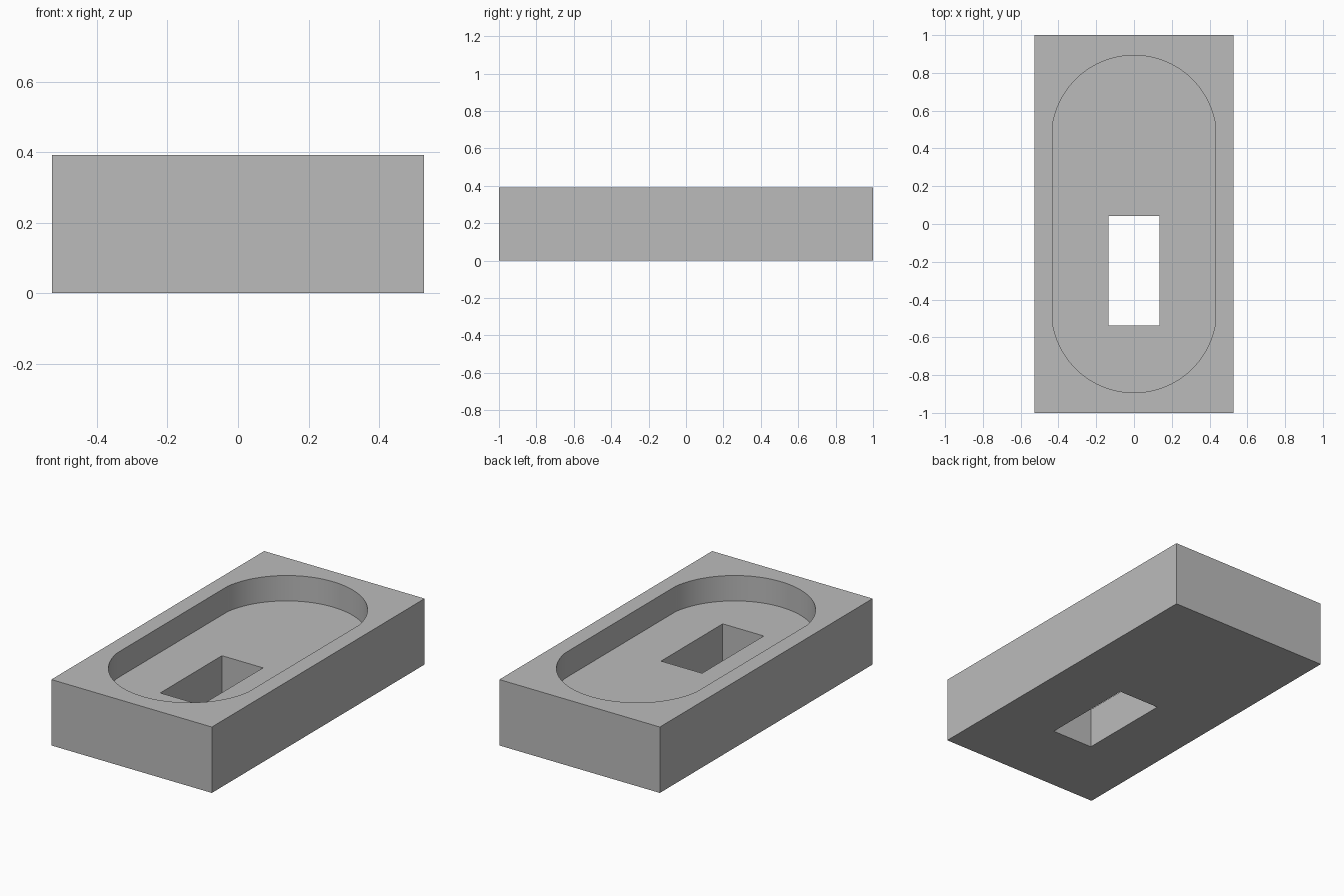
import bpy
import bmesh
import math

cube = bpy.data.objects.get("Cube")
if cube:
    bpy.data.objects.remove(cube, do_unlink=True)

HALF_W, HALF_L, HEIGHT = 0.528, 1.0, 0.392
FLOOR_Z = 0.241
POCKET_W, POCKET_L, ARC_START = 0.432, 0.893, 0.52
HOLE_W, HOLE_FRONT, HOLE_BACK = 0.135, -0.538, 0.042

grey = bpy.data.materials.new("plain grey")
grey.use_nodes = True
colour = (0.5, 0.5, 0.5, 1)
grey.diffuse_color = colour
grey.node_tree.nodes["Principled BSDF"].inputs["Base Color"].default_value = colour


def prism(name, outline, z0, z1):
    """Extrude a counter-clockwise outline from z0 up to z1."""
    bm = bmesh.new()
    base = bm.faces.new([bm.verts.new((x, y, z0)) for x, y in outline])
    ext = bmesh.ops.extrude_face_region(bm, geom=[base])
    for v in ext["geom"]:
        if isinstance(v, bmesh.types.BMVert):
            v.co.z = z1
    bmesh.ops.recalc_face_normals(bm, faces=bm.faces)
    mesh = bpy.data.meshes.new(name)
    bm.to_mesh(mesh)
    bm.free()
    mesh.materials.append(grey)
    obj = bpy.data.objects.new(name, mesh)
    bpy.context.collection.objects.link(obj)
    return obj


def rectangle(x, y0, y1):
    return [(-x, y0), (x, y0), (x, y1), (-x, y1)]


def rounded_slot(steps=48):
    """Straight sides closed by a shallow circular arc at each end."""
    rise = POCKET_L - ARC_START
    radius = (POCKET_W ** 2 + rise ** 2) / (2 * rise)
    centre = POCKET_L - radius
    start = math.atan2(ARC_START - centre, POCKET_W)
    angles = [start + (math.pi - 2 * start) * i / steps for i in range(steps + 1)]
    back = [(radius * math.cos(a), centre + radius * math.sin(a)) for a in angles]
    return back + [(-x, -y) for x, y in back]


# Solid block with a blind pocket and a through hole
block = prism("block", rectangle(HALF_W, -HALF_L, HALF_L), 0, HEIGHT)
cutters = [
    prism("pocket_cutter", rounded_slot(), FLOOR_Z, HEIGHT + 0.2),
    prism("hole_cutter", rectangle(HOLE_W, HOLE_FRONT, HOLE_BACK), -0.2, HEIGHT + 0.1),
]
bpy.ops.object.select_all(action="DESELECT")
bpy.context.view_layer.objects.active = block
block.select_set(True)
for cutter in cutters:
    mod = block.modifiers.new(cutter.name, "BOOLEAN")
    mod.operation = "DIFFERENCE"
    mod.solver = "EXACT"
    mod.object = cutter
    bpy.ops.object.modifier_apply(modifier=mod.name)
    bpy.data.objects.remove(cutter, do_unlink=True)

# Smooth pocket ends, crisp edges elsewhere
bpy.ops.object.shade_smooth_by_angle(angle=math.radians(8))
